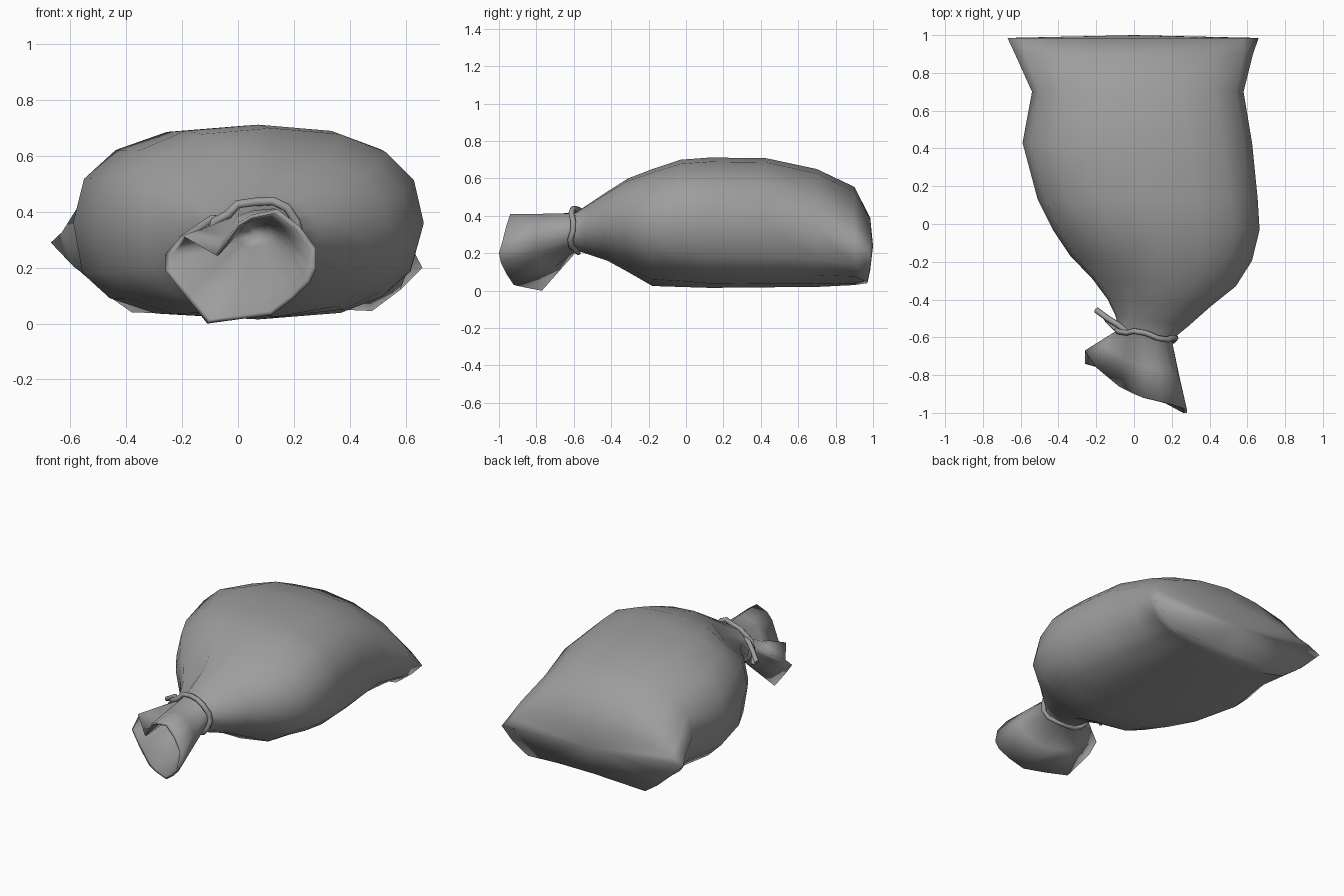
import bpy, bmesh
from math import sin, cos, pi, copysign
from mathutils import Vector

if "Cube" in bpy.data.objects:
    bpy.data.objects.remove(bpy.data.objects["Cube"])

N = 16
grey = bpy.data.materials.new("dark_grey")
grey.diffuse_color = (0.34, 0.34, 0.34, 1)
grey.use_nodes = True
grey.node_tree.nodes["Principled BSDF"].inputs["Base Color"].default_value = grey.diffuse_color


def power(v, e):
    return copysign(abs(v) ** (2 / e), v) if abs(v) > 1e-6 else 0


def ring(y, xl, xr, zb, zt, e=2.0, low=0.0, slope=0.0, skew=0.0, fold=0.0, tuck=0.0):
    """Superellipse cross-section; low squares off the underside,
    fold pulls in the upper left, tuck pulls in the lower right."""
    cx, cz, w, h = (xl + xr) / 2, (zb + zt) / 2, (xr - xl) / 2, (zt - zb) / 2
    pull = {6: fold, 14: tuck, 13: tuck * 0.5, 15: tuck * 0.4}
    pts = []
    for i in range(N):
        a = 2 * pi * i / N
        f = e + low if i > N // 2 else e
        c, s = power(cos(a), f), power(sin(a), f)
        k = 1 - pull.get(i, 0)
        x = cx + w * c * k
        pts.append(Vector((x, y + slope * (x - cx), cz + h * s * k + skew * c * abs(c))))
    return pts


# Pinched back end: two seam tips and two bottom corners
back = [Vector((x, 0.985 if z > 0.1 else 0.97, z)) for x, z in (
    (0.66, 0.20), (0.58, 0.27), (0.45, 0.33), (0.25, 0.38), (0.0, 0.39), (-0.25, 0.39),
    (-0.45, 0.36), (-0.58, 0.33), (-0.67, 0.29), (-0.58, 0.20), (-0.48, 0.11), (-0.38, 0.04),
    (0.0, 0.055), (0.25, 0.055), (0.48, 0.045), (0.58, 0.12))]

# Sack body sections, back to neck
rings = [back] + [ring(*s) for s in (
    (0.90, -0.63, 0.63, 0.03, 0.555, 1.8, 0.6, 0, -0.035),
    (0.70, -0.54, 0.58, 0.02, 0.65, 2.2, 0.6, 0, -0.01),
    (0.43, -0.59, 0.625, 0.018, 0.708, 2.4, 0.5),
    (0.13, -0.51, 0.655, 0.015, 0.712, 2.4, 0.5, 0, 0, 0.02, 0.03),
    (-0.03, -0.43, 0.665, 0.02, 0.70, 2.4, 0.4, 0, 0, 0.06, 0.08),
    (-0.18, -0.34, 0.625, 0.025, 0.65, 2.3, 0.2, -0.03, 0, 0.13, 0.12),
    (-0.31, -0.22, 0.54, 0.10, 0.60, 2.2, 0, -0.05, 0, 0.20, 0.10),
    (-0.42, -0.14, 0.40, 0.16, 0.53, 2.1, 0, -0.08, 0, 0.20, 0.06),
    (-0.51, -0.10, 0.29, 0.19, 0.47, 2.0, 0, -0.15, 0, 0.16))]
neck = ring(-0.585, -0.08, 0.20, 0.215, 0.42, 2.1, 0, -0.2, 0, 0.15)
rings.append(neck)

# Flared, slanted mouth with a folded lip, then its inside narrowing to the throat
rim = [Vector(p) for p in (
    (0.28, -1.0, 0.20), (0.28, -0.98, 0.27), (0.22, -0.96, 0.35), (0.14, -0.94, 0.41),
    (0.05, -0.92, 0.39), (0.0, -0.90, 0.36), (-0.08, -0.86, 0.245), (-0.20, -0.76, 0.315),
    (-0.26, -0.67, 0.25), (-0.26, -0.74, 0.19), (-0.19, -0.76, 0.10), (-0.11, -0.77, 0.0),
    (0.0, -0.85, 0.015), (0.12, -0.92, 0.03), (0.20, -0.96, 0.09), (0.26, -0.99, 0.15))]
mid = sum(rim, Vector()) / N
nmid = sum(neck, Vector()) / N
lip = [Vector((mid.x + (p.x - mid.x) * 0.92, p.y, mid.z + (p.z - mid.z) * 0.92)) for p in rim]
throat = [nmid + (p - nmid) * 0.45 for p in neck]
rings += [[n.lerp(r, 0.5) for n, r in zip(neck, rim)], rim, lip,
          [p.lerp(t, 0.5) for p, t in zip(lip, throat)], throat]

bm = bmesh.new()
loops = [[bm.verts.new(p) for p in r] for r in rings]
for a, b in zip(loops, loops[1:]):
    for i in range(N):
        j = (i + 1) % N
        bm.faces.new((a[i], a[j], b[j], b[i]))
# Cap the seam end and the bottom of the throat
for loop, p in ((loops[0], (0, 1.0, 0.24)), (loops[-1], nmid + Vector((0, 0.12, 0)))):
    c = bm.verts.new(p)
    for i in range(N):
        bm.faces.new((loop[i], loop[(i + 1) % N], c))
bmesh.ops.recalc_face_normals(bm, faces=bm.faces)
for f in bm.faces:
    f.smooth = True
me = bpy.data.meshes.new("sack")
bm.to_mesh(me)
bm.free()
me.materials.append(grey)
bpy.context.collection.objects.link(bpy.data.objects.new("sack", me))


def cord(name, pts, closed=False, r=0.016):
    cu = bpy.data.curves.new(name, 'CURVE')
    cu.dimensions = '3D'
    cu.bevel_depth = r
    cu.bevel_resolution = 1
    cu.use_fill_caps = True
    sp = cu.splines.new('POLY')
    sp.points.add(len(pts) - 1)
    for q, p in zip(sp.points, pts):
        q.co = (*p, 1)
    sp.use_cyclic_u = closed
    sp.use_smooth = True
    cu.materials.append(grey)
    bpy.context.collection.objects.link(bpy.data.objects.new(name, cu))


# Tie cord round the neck, slightly wavy
tie = []
for i, p in enumerate(ring(-0.585, -0.095, 0.22, 0.205, 0.435, 2.1, 0, -0.17, 0, 0.14)):
    tie.append(p + Vector((0, 0.008 * (-1) ** (i // 2), 0.012 if i in (2, 3) else 0)))
cord("tie_cord", tie, True)

# Loose cord ends
cord("cord_end_upper", [(-0.03, -0.575, 0.37), (-0.09, -0.53, 0.375), (-0.14, -0.50, 0.34), (-0.20, -0.455, 0.30)])
cord("cord_end_lower", [(-0.04, -0.57, 0.35), (-0.10, -0.55, 0.34), (-0.14, -0.51, 0.30), (-0.15, -0.49, 0.26)])
